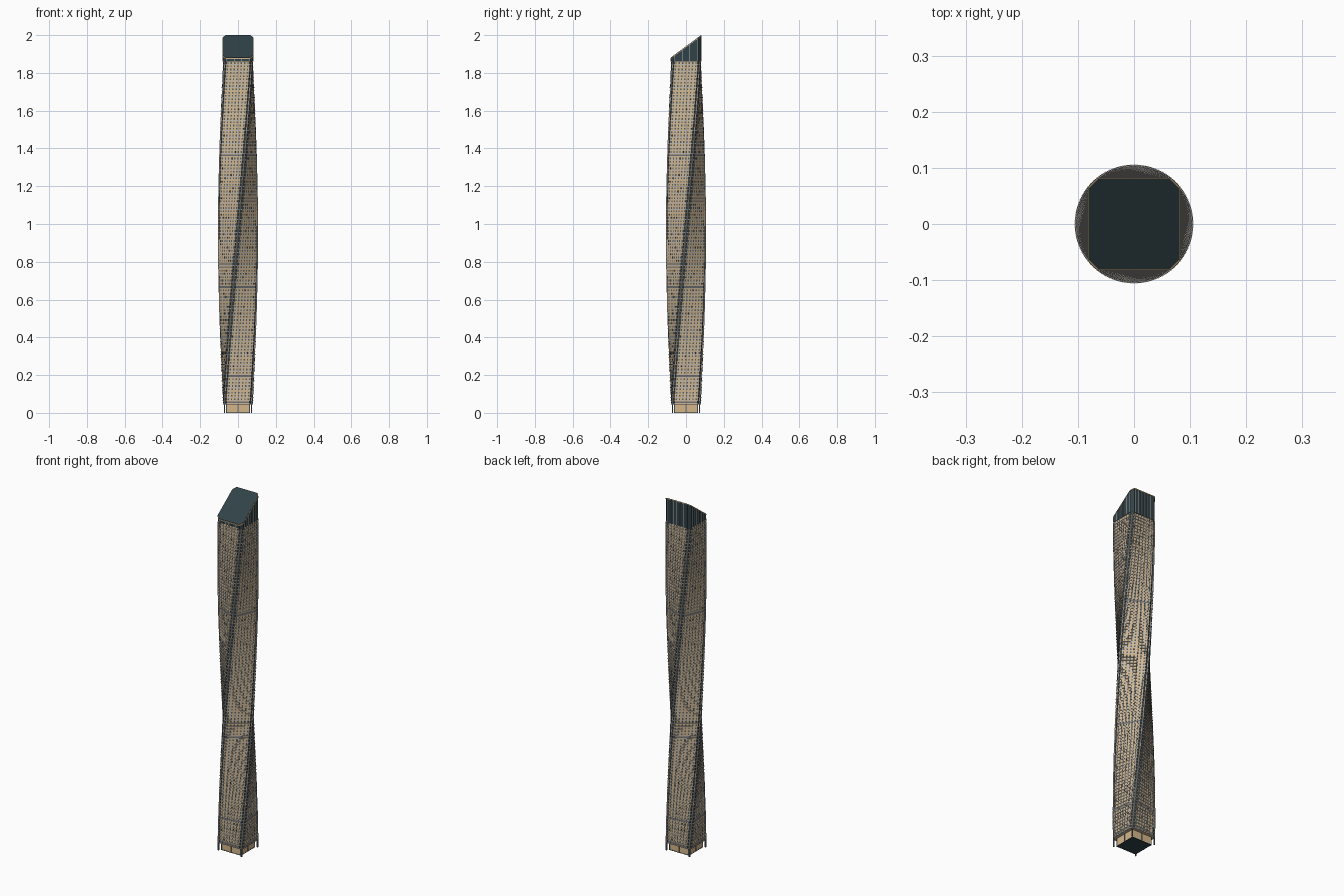
import bpy, bmesh, math
from mathutils import Matrix, Vector

cube = bpy.data.objects.get("Cube")
if cube:
    bpy.data.objects.remove(cube, do_unlink=True)


def material(name, rgb):
    m = bpy.data.materials.new(name)
    m.use_nodes = True
    m.diffuse_color = (*rgb, 1)
    m.node_tree.nodes["Principled BSDF"].inputs["Base Color"].default_value = (*rgb, 1)
    return m


TAN = material("tan panel", (0.66, 0.47, 0.26))
GLASS = material("dark teal glass", (0.03, 0.055, 0.065))
WINDOW = material("blue grey window", (0.08, 0.12, 0.16))
CONCRETE = material("pale concrete", (0.52, 0.49, 0.45))
LOUVRE = material("grey louvre", (0.16, 0.17, 0.18))

FLOORS, BASE, TOP = 104, 0.045, 1.86
STEP = (TOP - BASE) / FLOORS
HALF, CUT, BAYS = 0.08, 0.016, 7
WALL = HALF - 0.002
SERVICE = (0, 8, 35, 75)


def finish(bm, name, *mats):
    bmesh.ops.recalc_face_normals(bm, faces=bm.faces)
    mesh = bpy.data.meshes.new(name)
    bm.to_mesh(mesh)
    bm.free()
    for m in mats:
        mesh.materials.append(m)
    ob = bpy.data.objects.new(name, mesh)
    bpy.context.collection.objects.link(ob)


def octagon(half, cut):
    """Square outline with cut corners."""
    pts = []
    for q in range(4):
        r = Matrix.Rotation(q * math.pi / 2, 2)
        pts += [r @ Vector((half, -half + cut)), r @ Vector((half, half - cut))]
    return pts


def prism(bm, pts, low, high, turn=0, corner_mat=0):
    """Upright prism; low and high give z from (x, y)."""
    r = Matrix.Rotation(turn, 2)
    pts = [r @ p for p in pts]
    a = [bm.verts.new((p.x, p.y, low(p))) for p in pts]
    b = [bm.verts.new((p.x, p.y, high(p))) for p in pts]
    n = len(pts)
    for i in range(n):
        f = bm.faces.new((a[i], a[(i + 1) % n], b[(i + 1) % n], b[i]))
        f.material_index = corner_mat if i % 2 else 0
    for ring in (a, b):
        bm.faces.new(ring)


def box(bm, size, centre, turn=0):
    mat = (Matrix.Rotation(turn, 4, "Z") @ Matrix.Translation(centre)
           @ Matrix.Diagonal((*size, 1)))
    bmesh.ops.create_cube(bm, size=1, matrix=mat)


def level(z):
    return lambda p: z


# Twisting storeys: walls, slabs, windows, louvre bands and corner posts
walls, slabs, windows, posts, louvres = (bmesh.new() for _ in range(5))
width = 2 * (WALL - CUT)
pitch = width / BAYS
for i in range(FLOORS):
    z = BASE + i * STEP
    turn = math.pi / 2 * i / (FLOORS - 1)
    prism(walls, octagon(WALL, CUT), level(z), level(z + STEP), turn, corner_mat=1)
    prism(slabs, octagon(HALF, CUT), level(z), level(z + STEP * 0.22), turn)
    for q in range(4):
        side = turn + q * math.pi / 2
        box(posts, (0.006, 0.006, STEP), (0.072, 0.072, z + STEP / 2), side)
        if i in SERVICE:
            box(louvres, (0.001, width, STEP * 0.5), (WALL, 0, z + STEP * 0.6), side)
            continue
        for k in range(BAYS):
            y = (k - (BAYS - 1) / 2) * pitch
            box(windows, (0.001, pitch * 0.38, STEP * 0.5),
                (WALL, y, z + STEP * 0.58), side)
finish(walls, "storey_walls", TAN, GLASS)
finish(louvres, "service_louvres", LOUVRE)
finish(slabs, "floor_slabs", CONCRETE)
finish(windows, "windows", WINDOW)
finish(posts, "corner_posts", CONCRETE)

# Open ground storey: recessed lobby on a dark floor, with columns
lobby, ground, columns = bmesh.new(), bmesh.new(), bmesh.new()
prism(lobby, octagon(0.061, 0.002), level(0.002), level(BASE))
prism(ground, octagon(0.062, 0.002), level(0), level(0.003))
for q in range(4):
    side = q * math.pi / 2
    box(columns, (0.006, 0.006, BASE), (0.072, 0.072, BASE / 2), side)
    for y in (-0.06, 0, 0.06):
        box(columns, (0.003, 0.003, BASE), (0.062, y, BASE / 2), side)
finish(lobby, "lobby_walls", TAN)
finish(ground, "lobby_floor", GLASS)
finish(columns, "ground_columns", LOUVRE)


# Glazed crown with a sloping roof, edge trim and fins
def slope(p):
    return 1.88 + (p.y + HALF) / (2 * HALF) * 0.118


crown, trim, fins = bmesh.new(), bmesh.new(), bmesh.new()
prism(crown, octagon(HALF, CUT), level(TOP), lambda p: slope(p) + 0.002)
prism(trim, octagon(HALF + 0.002, CUT), lambda p: slope(p) - 0.004, slope)
for q in range(4):
    side = q * math.pi / 2
    for k in range(7):
        spot = Vector((HALF, (k - 3) * 0.02))
        top = slope(Matrix.Rotation(side, 2) @ spot) - 0.002
        box(fins, (0.003, 0.002, top - TOP), (*spot, (top + TOP) / 2), side)
finish(crown, "crown_glazing", GLASS)
finish(trim, "roof_edge_trim", TAN)
finish(fins, "crown_fins", CONCRETE)
